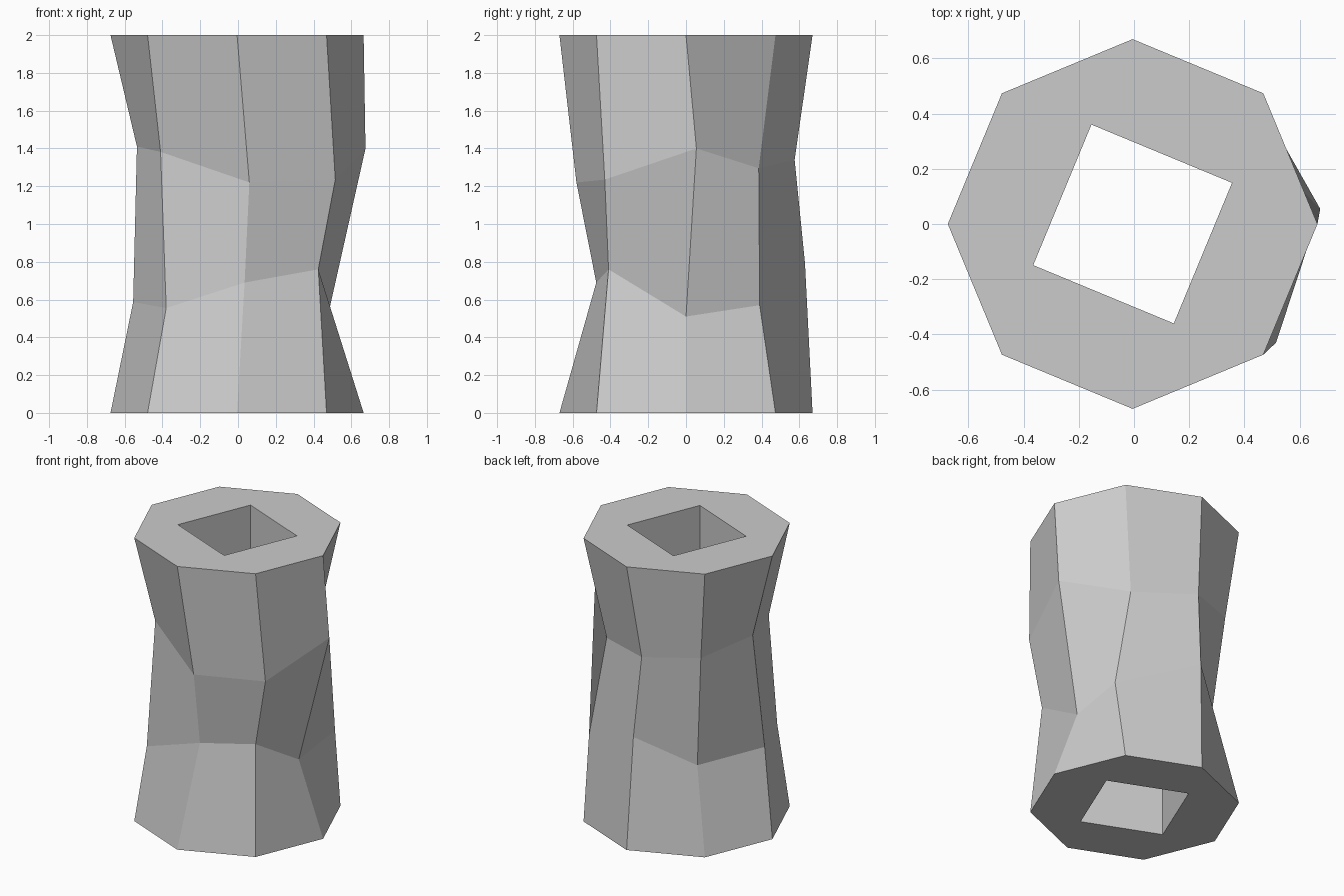
import bpy, bmesh
from math import cos, sin, radians

if "Cube" in bpy.data.objects:
    bpy.data.objects.remove(bpy.data.objects["Cube"])

HEIGHT, CX = 2.0, -0.005


def circle(n, radius, start, z):
    step = 360 / n
    return [(CX + radius * cos(radians(start + i * step)),
             radius * sin(radians(start + i * step)), z) for i in range(n)]


# Uneven hewn rings between the regular octagonal ends, counter-clockwise from +x
lower = [(0.475, 0.0, 0.51), (0.485, 0.39, 0.57), (-0.03, 0.63, 0.79), (-0.337, 0.355, 0.567),
         (-0.555, -0.085, 0.587), (-0.38, -0.475, 0.555), (0.035, -0.475, 0.69), (0.425, -0.41, 0.76)]
upper = [(0.675, 0.055, 1.40), (0.35, 0.385, 1.295), (-0.056, 0.575, 1.34), (-0.41, 0.42, 1.368),
         (-0.535, 0.02, 1.41), (-0.41, -0.338, 1.382), (0.06, -0.58, 1.22), (0.515, -0.43, 1.235)]

bm = bmesh.new()


def ring(points):
    return [bm.verts.new(p) for p in points]


def wall(low, high, inward=False):
    n = len(low)
    for i in range(n):
        j = (i + 1) % n
        face = [high[i], low[i], low[j], high[j]]
        bm.faces.new(face[::-1] if inward else face)


def cap(outer, inner, up):
    for k in range(4):
        a, b, c = outer[2 * k], outer[2 * k + 1], outer[(2 * k + 2) % 8]
        for face in ([a, b, inner[k]], [b, c, inner[(k + 1) % 4], inner[k]]):
            bm.faces.new(face if up else face[::-1])


# Faceted outer wall
rings = [ring(circle(8, 0.67, 0, 0)), ring(lower), ring(upper), ring(circle(8, 0.67, 0, HEIGHT))]
for low, high in zip(rings, rings[1:]):
    wall(low, high)

# Square hole through the full height, and the flat ends around it
hole = [ring(circle(4, 0.39, 22.5, z)) for z in (0, HEIGHT)]
wall(hole[0], hole[1], inward=True)
cap(rings[0], hole[0], up=False)
cap(rings[3], hole[1], up=True)

mesh = bpy.data.meshes.new("hollow_column")
bm.to_mesh(mesh)
bm.free()
column = bpy.data.objects.new("hollow_column", mesh)
bpy.context.collection.objects.link(column)
